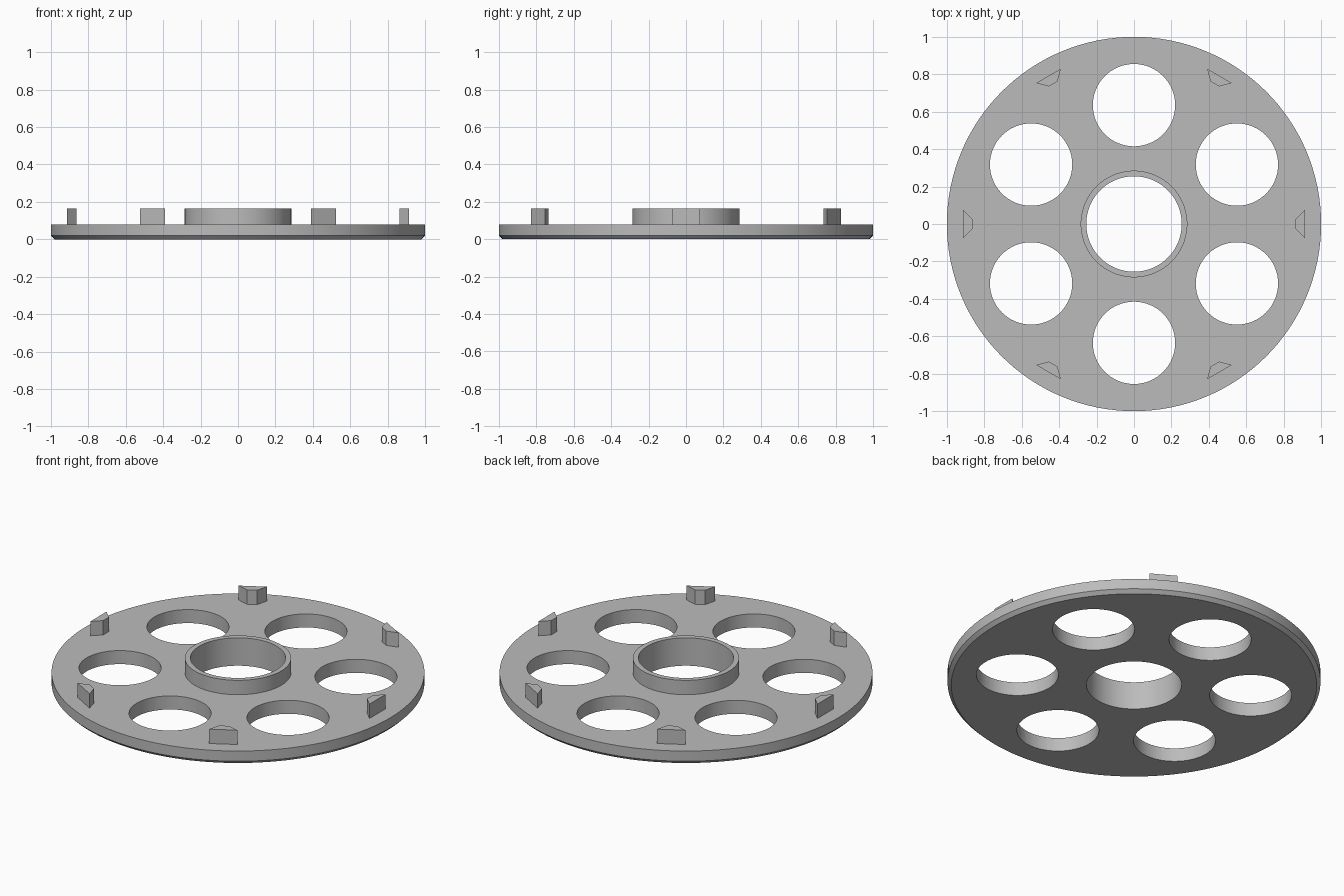
import bpy, bmesh
from math import cos, sin, pi, radians
from mathutils import Matrix

cube = bpy.data.objects.get("Cube")
if cube:
    bpy.data.objects.remove(cube, do_unlink=True)

grey = bpy.data.materials.new("plain grey")
grey.use_nodes = True
colour = (0.5, 0.5, 0.5, 1)
grey.diffuse_color = colour
grey.node_tree.nodes["Principled BSDF"].inputs["Base Color"].default_value = colour

SEGMENTS = 128
PLATE_TOP, TOP = 0.08, 0.165


def finish(bm, name):
    """Turn a bmesh into a grey object in the scene."""
    bmesh.ops.recalc_face_normals(bm, faces=bm.faces)
    mesh = bpy.data.meshes.new(name)
    bm.to_mesh(mesh)
    bm.free()
    mesh.materials.append(grey)
    obj = bpy.data.objects.new(name, mesh)
    bpy.context.collection.objects.link(obj)
    return obj


def lathe(name, profile):
    """Revolve a closed (radius, height) profile about z."""
    bm = bmesh.new()
    rings = []
    for i in range(SEGMENTS):
        a = 2 * pi * i / SEGMENTS
        rings.append([bm.verts.new((r * cos(a), r * sin(a), z)) for r, z in profile])
    n = len(profile)
    for i, ring in enumerate(rings):
        after = rings[(i + 1) % SEGMENTS]
        for j in range(n):
            k = (j + 1) % n
            bm.faces.new((ring[j], after[j], after[k], ring[k]))
    return finish(bm, name)


def prism(name, outline, z0, z1):
    """Extrude a flat outline from z0 up to z1."""
    bm = bmesh.new()
    base = bm.faces.new([bm.verts.new((x, y, z0)) for x, y in outline])
    result = bmesh.ops.extrude_face_region(bm, geom=[base], use_keep_orig=True)
    verts = [v for v in result["geom"] if isinstance(v, bmesh.types.BMVert)]
    bmesh.ops.translate(bm, verts=verts, vec=(0, 0, z1 - z0))
    return finish(bm, name)


# Plate with chamfered underside and raised hub collar
plate = lathe("plate_with_hub", [
    (0.255, 0), (0.98, 0), (1, 0.02), (1, PLATE_TOP),
    (0.285, PLATE_TOP), (0.285, TOP), (0.255, TOP)])

# Six round holes through the plate
bm = bmesh.new()
for i in range(6):
    a = radians(30 + 60 * i)
    bmesh.ops.create_cone(bm, cap_ends=True, segments=64, radius1=0.22, radius2=0.22,
                          depth=0.5, matrix=Matrix.Translation((0.635 * cos(a), 0.635 * sin(a), 0)))
cutter = finish(bm, "hole_cutter")
cutter.hide_render = True
cut = plate.modifiers.new("holes", "BOOLEAN")
cut.object = cutter
cut.operation = "DIFFERENCE"
cut.solver = "EXACT"
bpy.context.view_layer.objects.active = plate
plate.select_set(True)
bpy.ops.object.modifier_apply(modifier=cut.name)
bpy.data.objects.remove(cutter, do_unlink=True)

# Smooth round walls, sharp rims
bpy.ops.object.select_all(action="DESELECT")
plate.select_set(True)
bpy.ops.object.shade_smooth_by_angle(angle=radians(30))

# Six tapered locating lugs near the rim
for i in range(6):
    lug = prism(f"lug_{i + 1}", [(0.914, -0.076), (0.914, 0.076), (0.864, 0.027), (0.864, -0.027)],
                PLATE_TOP, TOP)
    lug.rotation_euler.z = radians(60 * i)
